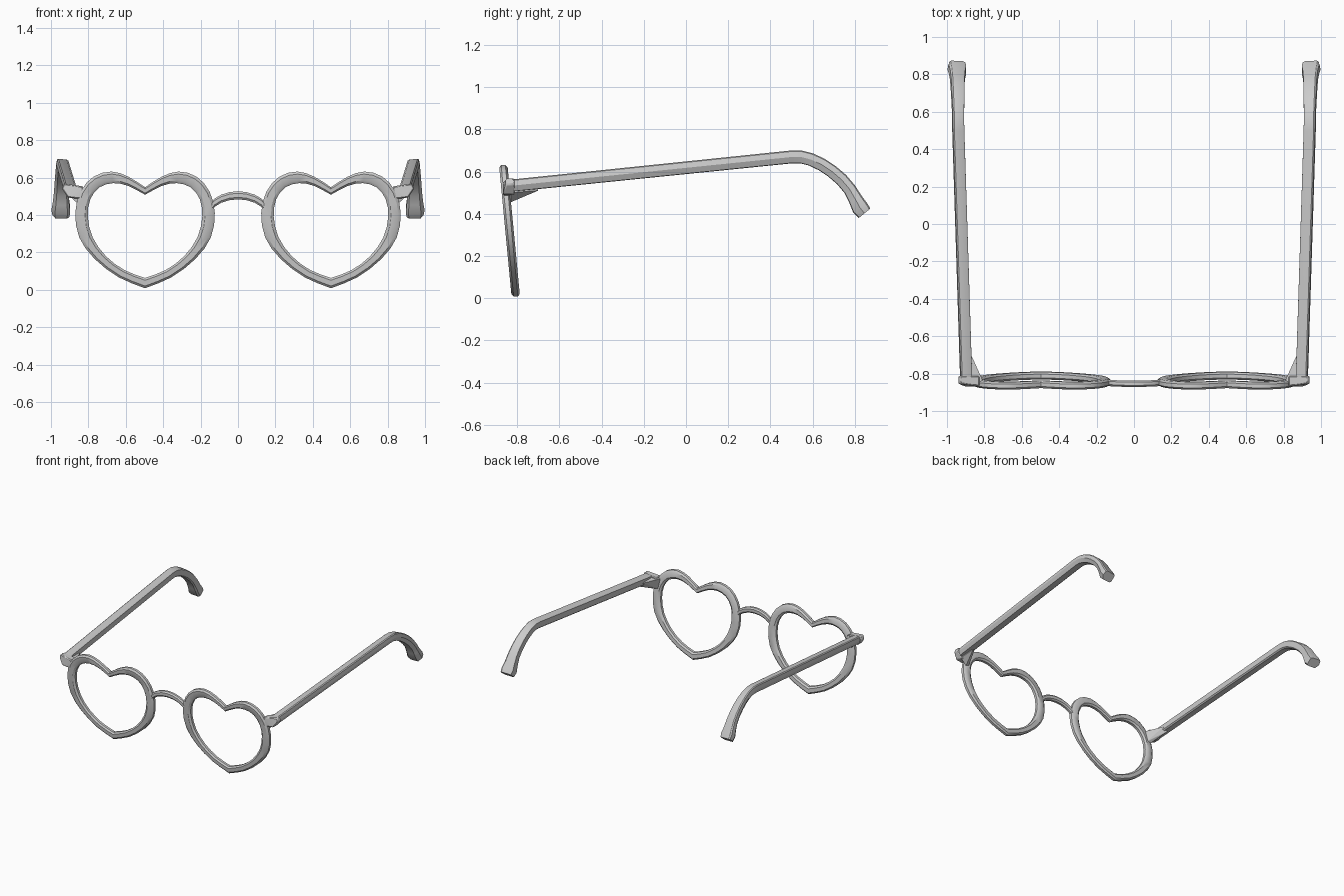
import bpy, bmesh
from mathutils import Vector

if "Cube" in bpy.data.objects:
    bpy.data.objects.remove(bpy.data.objects["Cube"])


def finish(name, bm, angle=0.6, bevel=0):
    bmesh.ops.recalc_face_normals(bm, faces=bm.faces)
    me = bpy.data.meshes.new(name)
    bm.to_mesh(me)
    bm.free()
    for p in me.polygons:
        p.use_smooth = True
    me.set_sharp_from_angle(angle=angle)
    ob = bpy.data.objects.new(name, me)
    bpy.context.collection.objects.link(ob)
    if bevel:
        b = ob.modifiers.new("bevel", 'BEVEL')
        b.width, b.segments = bevel, 1
    return ob


def mirror(ob):
    ob.modifiers.new("mirror", 'MIRROR').use_clip = False


def loft(name, rings, closed=False, angle=0.6):
    bm = bmesh.new()
    vs = [[bm.verts.new(p) for p in r] for r in rings]
    n = len(vs[0])
    for i in range(len(vs) if closed else len(vs) - 1):
        a, b = vs[i], vs[(i + 1) % len(vs)]
        for j in range(n):
            k = (j + 1) % n
            bm.faces.new((a[j], a[k], b[k], b[j]))
    if not closed:
        bm.faces.new(vs[0])
        bm.faces.new(vs[-1])
    return finish(name, bm, angle)


def hull(name, pts, bevel=0):
    bm = bmesh.new()
    for p in pts:
        bm.verts.new(p)
    bmesh.ops.convex_hull(bm, input=bm.verts)
    bmesh.ops.dissolve_limit(bm, angle_limit=0.02, verts=bm.verts, edges=bm.edges)
    return finish(name, bm, 0.4, bevel)


def smooth_path(pts, steps=2):
    p = [Vector(q) for q in pts]
    p = [2 * p[0] - p[1]] + p + [2 * p[-1] - p[-2]]
    out = []
    for i in range(1, len(p) - 2):
        a, b, c, d = p[i - 1:i + 3]
        for s in range(steps):
            t = s / steps
            out.append(0.5 * (2 * b + (c - a) * t + (2 * a - 5 * b + 4 * c - d) * t * t
                              + (3 * b - a - 3 * c + d) * t ** 3))
    return out + [p[-2]]


def front_y(z):
    # slanted plane of the frame front
    return -0.806 - 0.0955 * z


# heart rims: half outlines (x from the heart centre, z), notch to tip
outer = smooth_path([(0, .548), (.09, .605), (.18, .632), (.275, .605), (.345, .525),
                     (.373, .41), (.352, .28), (.27, .165), (.14, .066), (0, .008)])
inner = smooth_path([(0, .508), (.09, .555), (.17, .57), (.245, .547), (.293, .483),
                     (.306, .39), (.28, .28), (.21, .18), (.11, .105), (0, .063)])
section = [(0, -.010), (.22, -.020), (.78, -.020), (1, -.010),
           (1, .010), (.78, .020), (.22, .020), (0, .010)]
half = list(zip(inner, outer))
loop = [(a, b, 1) for a, b in half] + [(a, b, -1) for a, b in half[-2:0:-1]]
rings = []
for a, b, s in loop:
    ring = []
    for t, d in section:
        q = a.lerp(b, t)
        ring.append((0.497 + s * q.x, front_y(q.y) + d, q.y))
    rings.append(ring)
mirror(loft("heart_rim", rings, closed=True))

# arched bridge: (x, lower z, upper z)
rings = []
for x, lo, hi in [(-.15, .415, .46), (-.125, .443, .488), (-.09, .465, .508), (-.045, .479, .522),
                  (0, .483, .527), (.045, .479, .522), (.09, .465, .508), (.125, .443, .488),
                  (.15, .415, .46)]:
    m, h = (lo + hi) / 2, (hi - lo) / 2
    rings.append([(x, front_y(m) + d * .017, m + e * h) for d, e in
                  [(-1, -.5), (-1, .5), (-.5, 1), (.5, 1), (1, .5), (1, -.5), (.5, -1), (-.5, -1)]])
loft("bridge", rings)

# end tabs joining the rims to the temples
tab = [(.825, .552), (.93, .568), (.942, .54), (.91, .493), (.84, .485)]
mirror(hull("end_tab", [(x, y + (.015 if x > .92 and y < -.84 else 0), z)
                        for x, z in tab for y in (-.868, -.812)], bevel=.006))

# corner braces behind the tabs
mirror(hull("corner_brace", [(.805, -.845, .54), (.82, -.84, .46), (.85, -.83, .455),
                             (.866, -.71, .54), (.895, -.70, .51), (.90, -.83, .50),
                             (.90, -.83, .55)]))

# temples: faceted section swept along a path, flaring at the ear tip
temple = [(-.031, .021), (-.022, .027), (.022, .031), (.029, .026), (.034, 0),
          (.022, -.028), (-.022, -.030), (-.031, -.022)]
path = [(.896, -.825, .533), (.938, .50, .669), (.939, .545, .669), (.939, .592, .657),
        (.940, .643, .633), (.941, .69, .602), (.942, .737, .562), (.943, .775, .517),
        (.944, .803, .468), (.945, .825, .428), (.946, .846, .402)]
wide = [1, 1, 1, 1, 1.05, 1.1, 1.15, 1.22, 1.35, 1.55, 1.4]
tall = [.95, 1, 1, 1, 1, 1, 1, 1, 1.1, 1.3, 1.15]
path = [Vector(p) for p in path]
rings = []
for i, p in enumerate(path):
    t = path[min(i + 1, len(path) - 1)] - path[max(i - 1, 0)]
    if i == 1:
        t = path[1] - path[0]
    up = Vector((0, -t.z, t.y)).normalized()
    rings.append([p + Vector((u * wide[i], 0, 0)) + up * v * tall[i] for u, v in temple])
mirror(loft("temple", rings, angle=0.5))
